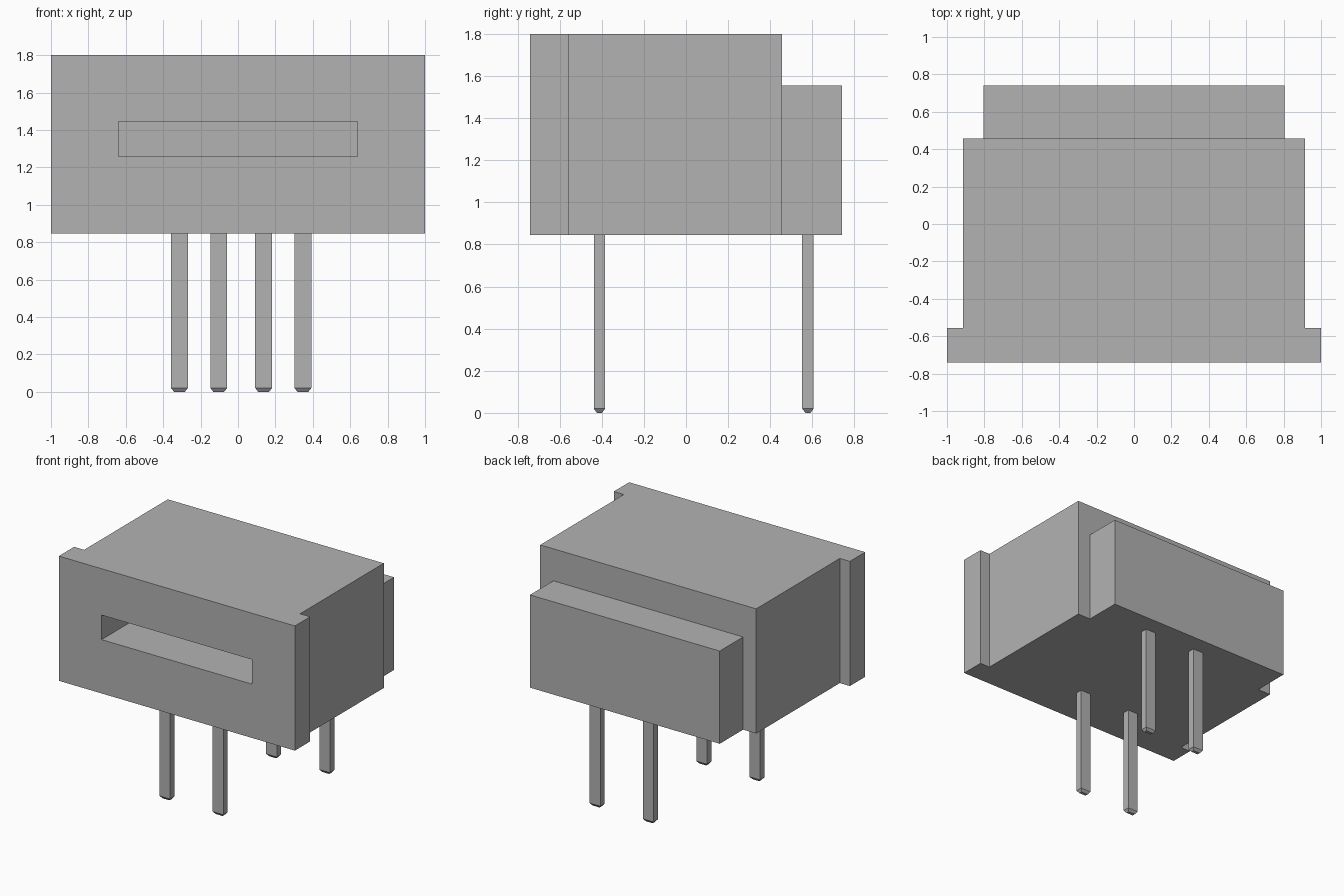
import bpy
import bmesh
from mathutils import Vector

cube = bpy.data.objects.get("Cube")
if cube:
    bpy.data.objects.remove(cube, do_unlink=True)

GREY = (0.448, 0.448, 0.448, 1.0)
grey = bpy.data.materials.new("plain grey")
grey.use_nodes = True
grey.diffuse_color = GREY
grey.node_tree.nodes["Principled BSDF"].inputs["Base Color"].default_value = GREY

BASE, TOP = 0.845, 1.8
FRONT, BACK = -0.74, 0.74
MAIN_BACK = 0.457


def finish(name, bm):
    bmesh.ops.recalc_face_normals(bm, faces=bm.faces)
    mesh = bpy.data.meshes.new(name)
    bm.to_mesh(mesh)
    bm.free()
    mesh.materials.append(grey)
    obj = bpy.data.objects.new(name, mesh)
    bpy.context.collection.objects.link(obj)
    return obj


def extrude_outline(half, z0, z1):
    """Mirror a half outline across x = 0 and extrude it upwards."""
    outline = half + [(-x, y) for x, y in reversed(half)]
    bm = bmesh.new()
    face = bm.faces.new([bm.verts.new((x, y, z0)) for x, y in outline])
    top = bmesh.ops.extrude_face_region(bm, geom=[face], use_keep_orig=True)
    moved = [v for v in top["geom"] if isinstance(v, bmesh.types.BMVert)]
    bmesh.ops.translate(bm, verts=moved, vec=(0, 0, z1 - z0))
    bmesh.ops.recalc_face_normals(bm, faces=bm.faces)
    return bm


# Housing with a wider front flange
bm = extrude_outline([(1, FRONT), (1, -0.555), (0.915, -0.555), (0.915, MAIN_BACK)], BASE, TOP)

# Slot sunk into the front face
front = min(bm.faces, key=lambda f: f.calc_center_median().y)
middle = front.calc_center_median()
bmesh.ops.inset_individual(bm, faces=[front], thickness=0.2)
for v in front.verts:
    v.co.x = 0.638 if v.co.x > 0 else -0.638
    v.co.z = 1.445 if v.co.z > middle.z else 1.257
floor = bmesh.ops.extrude_discrete_faces(bm, faces=[front])["faces"][0]
bmesh.ops.translate(bm, verts=floor.verts, vec=(0, 0.9, 0))
finish("housing", bm)

# Lower block on the back
finish("rear_block", extrude_outline([(0.804, MAIN_BACK), (0.804, BACK)], BASE, 1.555))


# Pins with tapered tips, in two staggered rows
def pin(name, x, y):
    bm = bmesh.new()
    bmesh.ops.create_cube(bm, size=1)
    bmesh.ops.scale(bm, vec=(0.09, 0.054, BASE - 0.02), verts=bm.verts)
    bmesh.ops.translate(bm, vec=(x, y, (BASE + 0.02) / 2), verts=bm.verts)
    bottom = min(bm.faces, key=lambda f: f.calc_center_median().z)
    tip = bmesh.ops.extrude_discrete_faces(bm, faces=[bottom])["faces"][0]
    centre = Vector((x, y, 0))
    for v in tip.verts:
        v.co = centre + Vector(((v.co.x - x) * 0.65, (v.co.y - y) * 0.45, 0))
    finish(name, bm)


for row, y, shift in (("front", -0.411, 0), ("rear", 0.579, 0.21)):
    for side, x in (("right", -0.313), ("left", 0.137)):
        pin(f"{row}_{side}_pin", x + shift, y)
